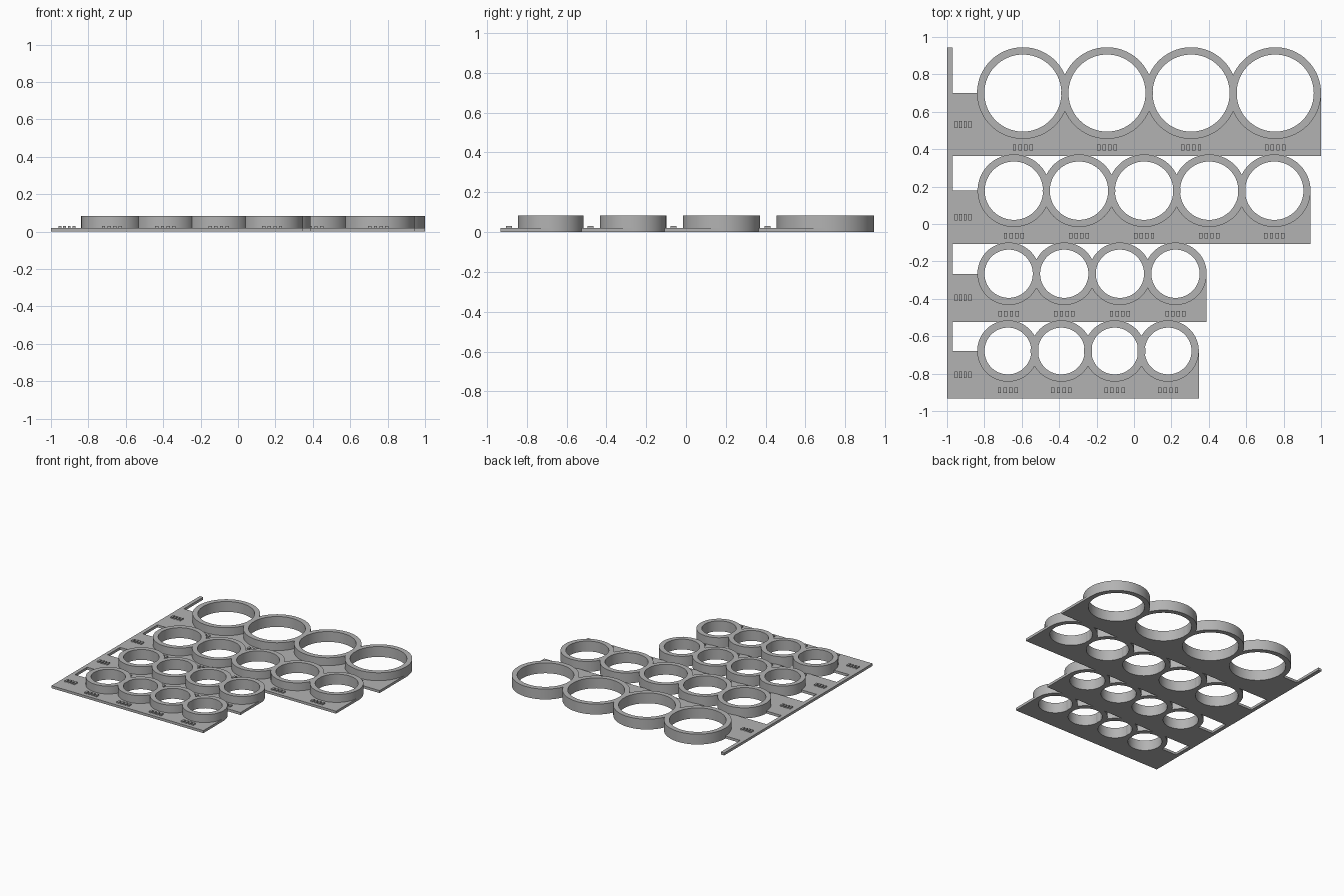
import bpy, bmesh, math

cube = bpy.data.objects.get("Cube")
if cube:
    bpy.data.objects.remove(cube, do_unlink=True)

PLATE_Z, RING_Z, LABEL_Z = 0.02, 0.083, 0.03
LEFT, RAIL_X = -1.0, -0.97
SEGMENTS = 96

grey = bpy.data.materials.new("plain grey")
grey.use_nodes = True
colour = (0.45, 0.45, 0.45, 1)
grey.diffuse_color = colour
grey.node_tree.nodes["Principled BSDF"].inputs["Base Color"].default_value = colour


def finish(name, bm):
    bmesh.ops.recalc_face_normals(bm, faces=bm.faces)
    mesh = bpy.data.meshes.new(name)
    bm.to_mesh(mesh)
    bm.free()
    mesh.materials.append(grey)
    obj = bpy.data.objects.new(name, mesh)
    bpy.context.collection.objects.link(obj)
    bpy.ops.object.select_all(action="DESELECT")
    obj.select_set(True)
    bpy.context.view_layer.objects.active = obj
    bpy.ops.object.shade_smooth_by_angle(angle=math.radians(30))
    return obj


def add_prism(bm, outline, z0, z1):
    face = bm.faces.new([bm.verts.new((x, y, z0)) for x, y in outline])
    new = bmesh.ops.extrude_face_region(bm, geom=[face], use_keep_orig=True)["geom"]
    bmesh.ops.translate(bm, vec=(0, 0, z1 - z0),
                        verts=[v for v in new if isinstance(v, bmesh.types.BMVert)])


def rect(x0, y0, x1, y1):
    return [(x0, y0), (x1, y0), (x1, y1), (x0, y1)]


def ring(name, cx, cy, inner, outer):
    bm = bmesh.new()
    profile = [(inner, 0), (outer, 0), (outer, RING_Z), (inner, RING_Z)]
    loops = []
    for i in range(SEGMENTS):
        a = 2 * math.pi * i / SEGMENTS
        loops.append([bm.verts.new((cx + r * math.cos(a), cy + r * math.sin(a), z))
                      for r, z in profile])
    for i, here in enumerate(loops):
        after = loops[(i + 1) % SEGMENTS]
        for j in range(4):
            k = (j + 1) % 4
            bm.faces.new((here[j], here[k], after[k], after[j]))
    finish(name, bm)


def marker(name, cx, cy, width, depth):
    # plain raised ticks
    bm = bmesh.new()
    step = width / 4
    for i in range(4):
        x = cx - width / 2 + (i + 0.5) * step
        add_prism(bm, rect(x - step * 0.3, cy - depth / 2, x + step * 0.3, cy + depth / 2),
                  PLATE_Z - 0.005, LABEL_Z)
    finish(name, bm)


def row(name, count, first_x, spacing, cy, inner, outer, bottom):
    centres = [first_x + i * spacing for i in range(count)]
    right = centres[-1] + outer
    # plate outline with a half-round notch under every ring
    outline = [(LEFT, bottom), (right, bottom), (right, cy)]
    notch = inner + 0.012
    half = SEGMENTS // 2
    for cx in reversed(centres):
        for i in range(half + 1):
            a = -math.pi * i / half
            outline.append((cx + notch * math.cos(a), cy + notch * math.sin(a)))
    outline.append((LEFT, cy))
    bm = bmesh.new()
    add_prism(bm, outline, 0, PLATE_Z)
    finish(name + "_plate", bm)
    for i, cx in enumerate(centres):
        ring(f"{name}_ring_{i + 1}", cx, cy, inner, outer)
        marker(f"{name}_ring_marker_{i + 1}", cx, bottom + 0.045, 0.12, 0.03)
    marker(name + "_end_marker", -0.915, (bottom + cy) / 2, 0.1, 0.035)


# four rows of gauge rings, largest at the back
row("large_row", 4, -0.594, 0.4497, 0.70, 0.206, 0.245, 0.364)
row("medium_row", 5, -0.642, 0.348, 0.178, 0.156, 0.194, -0.107)
row("small_row", 4, -0.670, 0.2973, -0.266, 0.129, 0.167, -0.524)
row("smallest_row", 4, -0.674, 0.2855, -0.679, 0.125, 0.164, -0.933)

# rail joining the rows
bm = bmesh.new()
add_prism(bm, rect(LEFT, -0.933, RAIL_X, 0.945), 0, PLATE_Z)
finish("side_rail", bm)
